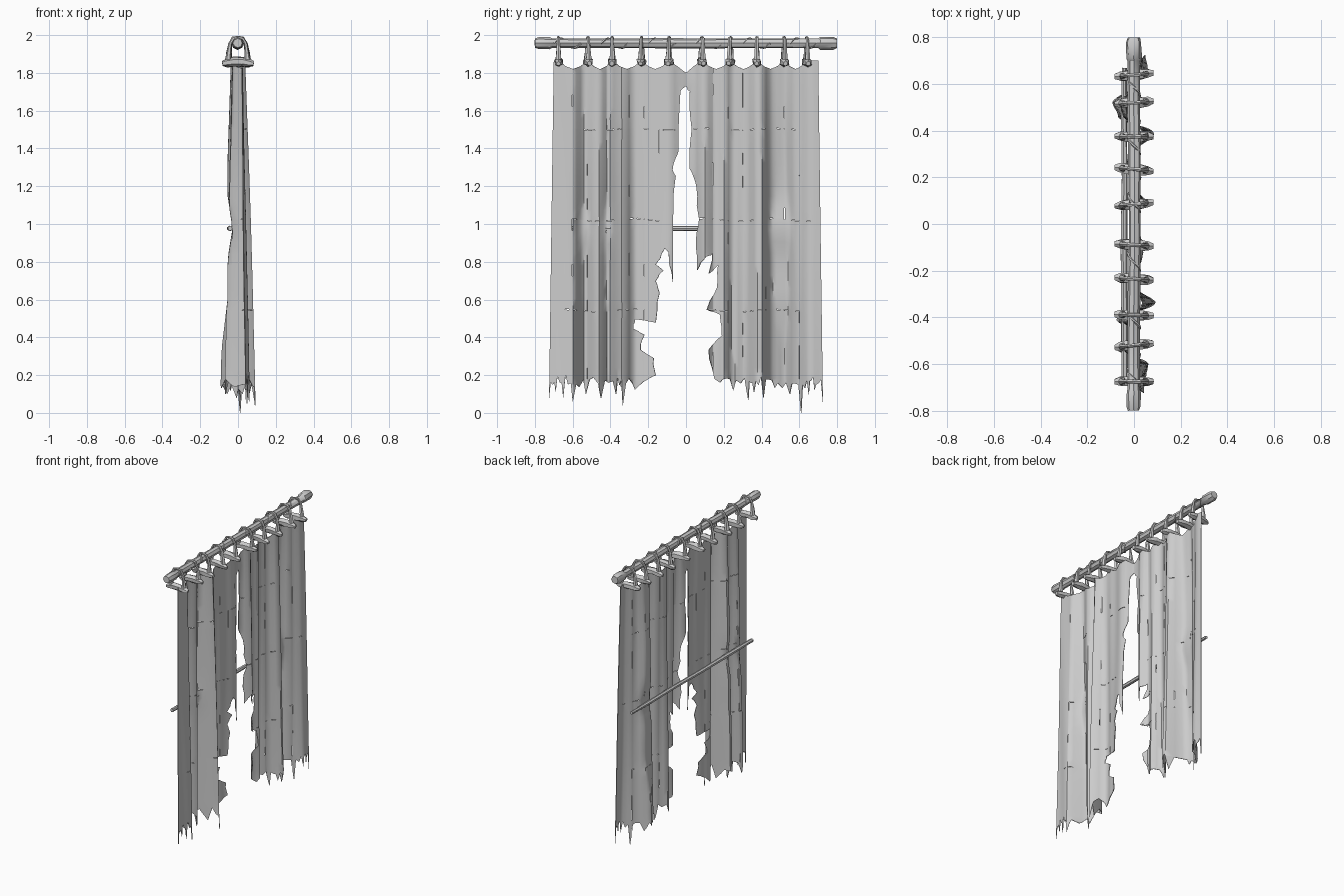
import bpy, bmesh, math, random
from mathutils import Vector, Matrix

random.seed(4)
cube = bpy.data.objects.get("Cube")
if cube:
    bpy.data.objects.remove(cube)

grey = bpy.data.materials.new("plain_grey")
grey.use_nodes = True
COLOUR = (0.6, 0.6, 0.6, 1)
grey.diffuse_color = COLOUR
grey.node_tree.nodes["Principled BSDF"].inputs["Base Color"].default_value = COLOUR


def finish(bm, name, angle=35, thickness=0):
    """Turn a bmesh into a shaded object, optionally thickened."""
    bmesh.ops.recalc_face_normals(bm, faces=bm.faces[:])
    mesh = bpy.data.meshes.new(name)
    bm.to_mesh(mesh)
    bm.free()
    mesh.materials.append(grey)
    obj = bpy.data.objects.new(name, mesh)
    bpy.context.collection.objects.link(obj)
    bpy.ops.object.select_all(action='DESELECT')
    obj.select_set(True)
    bpy.context.view_layer.objects.active = obj
    if thickness:
        mod = obj.modifiers.new("thickness", 'SOLIDIFY')
        mod.thickness = thickness
        mod.offset = 0
        bpy.ops.object.modifier_apply(modifier=mod.name)
    bpy.ops.object.shade_smooth_by_angle(angle=math.radians(angle))


def tube(bm, path, radii, ref, sides=8, rough=0.0):
    """Sweep a rough round section along a path and cap both ends."""
    path = [Vector(p) for p in path]
    rings = []
    for i, p in enumerate(path):
        t = (path[min(i + 1, len(path) - 1)] - path[max(i - 1, 0)]).normalized()
        b = t.cross(Vector(ref)).normalized()
        n = b.cross(t)
        ring = []
        for k in range(sides):
            a = math.tau * k / sides
            r = radii[i] * (1 + random.uniform(-rough, rough))
            ring.append(bm.verts.new(p + r * (b * math.cos(a) + n * math.sin(a))))
        rings.append(ring)
    for low, high in zip(rings, rings[1:]):
        for k in range(sides):
            j = (k + 1) % sides
            bm.faces.new((low[k], low[j], high[j], high[k]))
    bm.faces.new(rings[0])
    bm.faces.new(rings[-1])


# Top pole: a rough stick with heavier ends and a strip wound round it
ROD_Z = 1.957
bm = bmesh.new()
steps = [-0.8, -0.78, -0.72, -0.71, -0.5, -0.3, -0.1, 0.1, 0.3, 0.5, 0.7, 0.71, 0.78, 0.8]
radii = [0.024, 0.03, 0.03, 0.026] + [0.026] * 6 + [0.027, 0.034, 0.034, 0.026]
tube(bm, [(random.uniform(-0.003, 0.003), y, ROD_Z) for y in steps], radii, (0, 0, 1), 8, 0.08)
for start in (-0.7, -0.45, -0.2, 0.05, 0.3, 0.55):
    wind = []
    for k in range(13):
        a = math.tau * k / 12
        wind.append((0.025 * math.cos(a), start + 0.012 * k, ROD_Z + 0.025 * math.sin(a)))
    tube(bm, wind, [0.006] * 13, (0, 1, 0), 5, 0.2)
finish(bm, "top_pole")

# Thin cross stick behind the cloth
bm = bmesh.new()
tube(bm, [(-0.042 + 0.002 * math.sin(9 * y), y, 0.977) for y in (-0.68, -0.4, -0.1, 0.2, 0.45, 0.67)],
     [0.013, 0.015, 0.014, 0.013, 0.014, 0.011], (0, 0, 1), 7, 0.08)
finish(bm, "cross_stick")

# Hangers: a peaked loop over the pole, knotted to a flared peg
HANGERS = {-1: (0.09, 0.235, 0.39, 0.52, 0.675), 1: (0.085, 0.235, 0.375, 0.52, 0.64)}
half = [(0.05, 1.87), (0.047, 1.91), (0.041, 1.955), (0.025, 1.983), (0, 1.988)]
loop = [(x, 0, z) for x, z in half] + [(-x, 0, z) for x, z in half[-2::-1]]
for side, places in HANGERS.items():
    for number, u in enumerate(places):
        bm = bmesh.new()
        tube(bm, loop, [0.016, 0.013, 0.009, 0.009, 0.008, 0.009, 0.009, 0.013, 0.016],
             (0, 1, 0), 6, 0.2)
        tube(bm, [(x, 0, 1.862 - abs(x) * 0.15) for x in (-0.083, -0.06, -0.02, 0.02, 0.06, 0.083)],
             [0.012, 0.021, 0.025, 0.025, 0.021, 0.012], (0, 1, 0), 6, 0.2)
        turn = Matrix.Rotation(random.uniform(-0.12, 0.12), 4, 'Z')
        place = Matrix.Translation((0, side * u, 0))
        bm.transform(place @ turn)
        finish(bm, ("right" if side < 0 else "left") + f"_hanger_{number + 1}", 30)

# Fold depth across the cloth, fullest at the hem
FOLDS = [(-0.74, 0.04), (-0.6, 0.06), (-0.54, -0.07), (-0.46, 0), (-0.41, -0.08),
         (-0.34, 0.095), (-0.27, 0), (-0.2, 0.02), (-0.09, 0.06), (-0.03, 0.02),
         (0.03, -0.02), (0.1, 0.055), (0.15, 0), (0.2, 0.03), (0.25, -0.04), (0.31, 0),
         (0.39, 0.09), (0.46, -0.07), (0.52, -0.095), (0.59, 0), (0.66, 0.06), (0.74, 0.05)]


def drape(y, z):
    for (y0, x0), (y1, x1) in zip(FOLDS, FOLDS[1:]):
        if y <= y1:
            break
    t = (y - y0) / (y1 - y0)
    x = x0 + (x1 - x0) * t * t * (3 - 2 * t)
    x = x * (0.4 + 0.6 * (1 - z / 1.86)) + 0.002 * math.sin(41 * y + 3 * z)
    # lie against the cross stick, swing freely near the hem
    back = 0.026 + 0.027 * min(1, 6 * abs(z - 0.977)) + 0.12 * max(0, 0.6 - z)
    return max(x, -back)


# Torn inner edges and hem tips, as distance from the middle and height
INNER = {
    -1: [(0, 1.73), (0.03, 1.7), (0.04, 1.39), (0.07, 1.31), (0.055, 1.26), (0.07, 1.01),
         (0.07, 0.7), (0.092, 0.86), (0.11, 0.88), (0.16, 0.79), (0.12, 0.76), (0.16, 0.7),
         (0.14, 0.64), (0.16, 0.48), (0.27, 0.49), (0.28, 0.44), (0.22, 0.41), (0.24, 0.33),
         (0.17, 0.29), (0.16, 0.2), (0.23, 0.16)],
    1: [(0, 1.73), (0.02, 1.7), (0.03, 1.5), (0.02, 1.29), (0.055, 1.2), (0.07, 1.02),
        (0.055, 0.92), (0.06, 0.75), (0.1, 0.81), (0.14, 0.84), (0.12, 0.73), (0.17, 0.78),
        (0.165, 0.66), (0.11, 0.54), (0.18, 0.52), (0.19, 0.41), (0.12, 0.33), (0.15, 0.18)]}
HEM = {
    -1: [(0.27, 0.12), (0.335, 0.04), (0.37, 0.1), (0.45, 0.08), (0.53, 0.1), (0.6, 0.06),
         (0.65, 0.08), (0.69, 0.11), (0.725, 0.07)],
    1: [(0.18, 0.16), (0.25, 0.12), (0.33, 0.07), (0.36, 0.11), (0.41, 0.08), (0.47, 0.13),
        (0.55, 0.1), (0.61, 0), (0.65, 0.1), (0.68, 0.12), (0.725, 0.05)]}
SLITS = (0.14, 0.22, 0.3, 0.42, 0.52, 0.6)
SEAMS = (0.54, 1.02, 1.5)
GAP = 0.003


def outline(side):
    # heading sags between hangers
    marks = [*reversed(HANGERS[side]), -HANGERS[-side][0]]
    points = [(0.7, 1.865)]
    for a, b in zip(marks, marks[1:]):
        points += [(a, 1.865), (a * 0.75 + b * 0.25, 1.835)]
        if b > 0:
            points += [((a + b) / 2, 1.82), (a * 0.25 + b * 0.75, 1.835)]
    points.append((0, 1.8))
    # ragged inner edge
    edge = INNER[side]
    for a, b in zip(edge, edge[1:]):
        points.append(a)
        for share in (0.33, 0.6):
            points.append((a[0] + (b[0] - a[0]) * share + random.uniform(-0.007, 0.007),
                           a[1] + (b[1] - a[1]) * share))
    points.append(edge[-1])
    # hem tips with uneven notches between
    tips = HEM[side]
    for a, b in zip(tips, tips[1:]):
        points.append(a)
        for share, low, high in ((0.2, 0.15, 0.18), (0.5, 0.13, 0.19), (0.75, 0.15, 0.2)):
            points.append((a[0] + (b[0] - a[0]) * share, random.uniform(low, high)))
    points.append(tips[-1])
    return points


def in_thin_strip(value, starts):
    return any(s < value < s + GAP for s in starts)


# Cloth panels: cut the torn outline into a grid, open small tears, then drape
for side, name in ((-1, "right_curtain"), (1, "left_curtain")):
    bm = bmesh.new()
    bm.faces.new([bm.verts.new((0, u, z)) for u, z in outline(side)])
    columns = [0.02 * i for i in range(1, 37)] + [s + GAP for s in SLITS]
    rows = [0.06 * i for i in range(1, 31)] + [s + GAP for s in SEAMS]
    for values, axis in ((columns, Vector((0, 1, 0))), (rows, Vector((0, 0, 1)))):
        for v in values:
            bmesh.ops.bisect_plane(bm, geom=bm.verts[:] + bm.edges[:] + bm.faces[:],
                                   dist=1e-5, plane_co=axis * v, plane_no=axis)
    torn = []
    for f in bm.faces:
        c = f.calc_center_median()
        chance = 0.3 * in_thin_strip(c.z, SEAMS) + 0.15 * in_thin_strip(c.y, SLITS)
        if random.random() < chance:
            torn.append(f)
    bmesh.ops.delete(bm, geom=torn, context='FACES')
    for v in bm.verts:
        y, z = side * v.co.y, v.co.z
        # let the weave wander so tears do not line up exactly
        free = 0.008 * math.sin(math.pi * min(1, z / 1.86))
        v.co = (drape(y, z), y, z + free * math.sin(17 * y))
    finish(bm, name, 50, 0.004)
